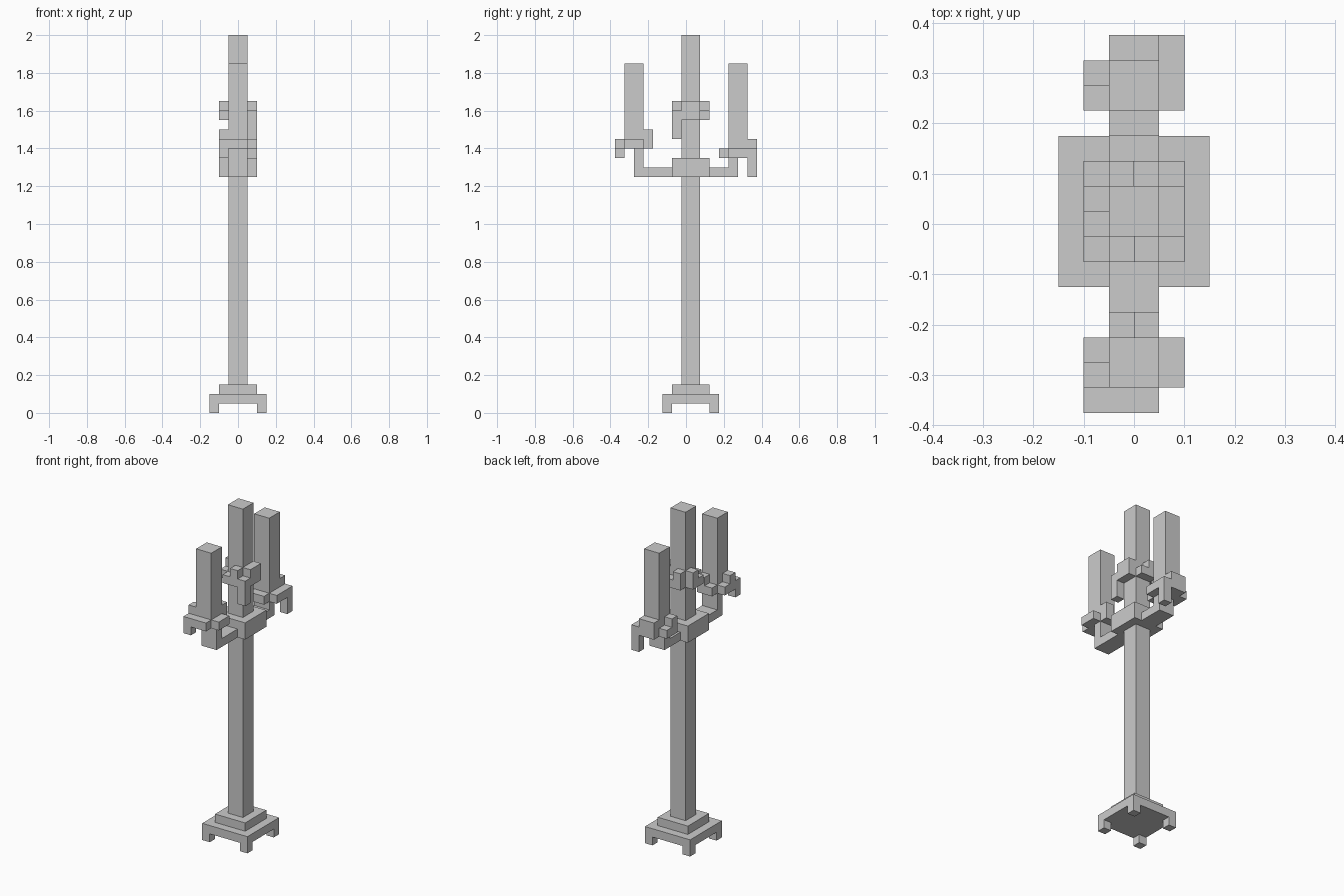
import bpy, bmesh


def boxes(name, *bounds):
    """One object made of boxes given as (x0, x1, y0, y1, z0, z1)."""
    bm = bmesh.new()
    for x0, x1, y0, y1, z0, z1 in bounds:
        cube = bmesh.ops.create_cube(bm, size=1.0)
        for v in cube["verts"]:
            v.co.x = x1 if v.co.x > 0 else x0
            v.co.y = y1 if v.co.y > 0 else y0
            v.co.z = z1 if v.co.z > 0 else z0
    mesh = bpy.data.meshes.new(name)
    bm.to_mesh(mesh)
    bm.free()
    obj = bpy.data.objects.new(name, mesh)
    bpy.context.collection.objects.link(obj)
    return obj


# Base: four corner feet and two stepped slabs
boxes("base_feet", *[(x, x + 0.05, y, y + 0.05, 0, 0.05)
                     for x in (-0.15, 0.10) for y in (-0.125, 0.125)])
boxes("base_slab", (-0.15, 0.15, -0.125, 0.175, 0.05, 0.10))
boxes("base_step", (-0.10, 0.10, -0.075, 0.125, 0.10, 0.15))

# Pole running up into the centre candle, with the arm collar
boxes("pole_and_center_candle", (-0.05, 0.05, -0.025, 0.075, 0.15, 2.0))
boxes("arm_collar", (-0.10, 0.10, -0.075, 0.125, 1.25, 1.35))

# Arms: horizontal bar and short upright
boxes("front_arm", (-0.05, 0.05, -0.275, -0.075, 1.25, 1.30),
      (-0.05, 0.05, -0.275, -0.225, 1.30, 1.40))
boxes("back_arm", (-0.05, 0.05, 0.125, 0.275, 1.25, 1.30),
      (-0.05, 0.05, 0.225, 0.275, 1.30, 1.35))

# Side candles
boxes("front_candle", (-0.05, 0.05, -0.325, -0.225, 1.40, 1.85))
boxes("back_candle", (-0.05, 0.05, 0.225, 0.325, 1.35, 1.85))

# Uneven wax around the centre candle
boxes("center_wax",
      (-0.05, 0.00, -0.075, -0.025, 1.55, 1.60),
      (0.00, 0.05, -0.075, -0.025, 1.55, 1.65),
      (0.05, 0.10, -0.075, -0.025, 1.45, 1.60),
      (0.05, 0.10, -0.025, 0.075, 1.55, 1.65),
      (0.00, 0.05, 0.075, 0.125, 1.55, 1.60),
      (-0.05, 0.00, 0.075, 0.125, 1.55, 1.65),
      (-0.10, -0.05, 0.025, 0.075, 1.55, 1.65),
      (-0.10, -0.05, -0.025, 0.025, 1.55, 1.60))

# Wax around the front candle
boxes("front_wax",
      (-0.05, 0.05, -0.375, -0.325, 1.40, 1.45),
      (-0.10, -0.05, -0.375, -0.325, 1.35, 1.45),
      (-0.10, -0.05, -0.325, -0.275, 1.40, 1.50),
      (-0.10, -0.05, -0.275, -0.225, 1.40, 1.45),
      (-0.05, 0.00, -0.225, -0.175, 1.40, 1.45),
      (0.00, 0.05, -0.225, -0.175, 1.40, 1.50),
      (0.05, 0.10, -0.325, -0.225, 1.40, 1.45))

# Wax around the back candle, with a long corner drip
boxes("back_wax",
      (-0.05, 0.05, 0.325, 0.375, 1.35, 1.45),
      (0.05, 0.10, 0.325, 0.375, 1.25, 1.40),
      (0.05, 0.10, 0.225, 0.325, 1.35, 1.40),
      (-0.05, 0.05, 0.175, 0.225, 1.35, 1.40),
      (-0.10, -0.05, 0.225, 0.275, 1.35, 1.45),
      (-0.10, -0.05, 0.275, 0.325, 1.35, 1.40))
